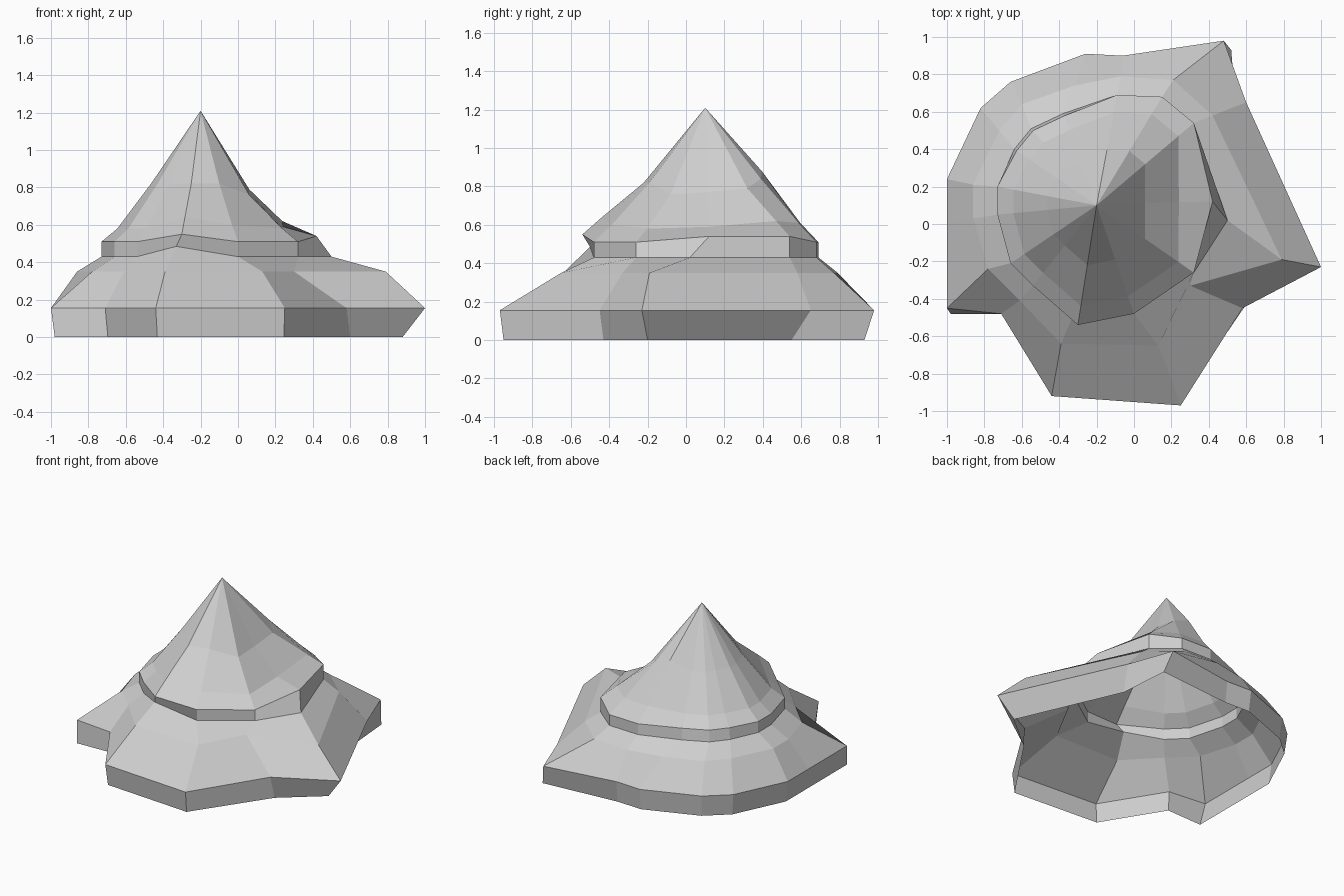
import bpy
import bmesh
from mathutils import Vector

default_cube = bpy.data.objects.get("Cube")
if default_cube:
    bpy.data.objects.remove(default_cube, do_unlink=True)

# Outlines run clockwise from the back left corner, in hundredths of a unit
FOOT_OUTLINE = [(48, 98), (60, 65), (100, -23), (58, -45), (25, -97),
                (-44, -92), (-71, -48), (-100, -45), (-100, 0), (-100, 24),
                (-82, 62), (-66, 76), (-26, 91), (-6, 90)]
SLOPE_OUTLINE = [(21, 77), (42, 58), (79, -19), (30, -33), (13, -65),
                 (-39, -64), (-61, -41), (-78, -24), (-86, 3), (-86, 21),
                 (-72, 50), (-60, 64), (-32, 74), (-7, 79)]
LEDGE_OUTLINE = [(15, 68), (32, 54), (50, 2), (32, -26), (0, -48),
                 (-33, -50), (-54, -33), (-66, -21), (-73, 5), (-73, 20),
                 (-64, 40), (-55, 51), (-38, 59), (-9, 69)]
PEAK = Vector((-0.2, 0.1, 1.21))

# Columns whose corners stray from the regular rings
BACK_CORNER, SIDE_EDGE, SIDE_CORNER, NOTCH, FRONT_EDGE, RIDGE = range(6)
BACK_RIDGE = 13


def ring_from_outline(outline, height, scale=1.0, moved=None):
    """Level ring from an outline, with a few corners replaced."""
    ring = [Vector((x * scale / 100, y * scale / 100, height)) for x, y in outline]
    for column, corner in (moved or {}).items():
        ring[column] = Vector(corner)
    return ring


def ring_towards_peak(ring, amount, height, heights=None):
    """Copy of a ring drawn in towards the peak, with a few raised corners."""
    result = []
    for column, corner in enumerate(ring):
        point = corner.lerp(PEAK, amount)
        point.z = (heights or {}).get(column, height)
        result.append(point)
    return result


def make_material(name, colour):
    material = bpy.data.materials.new(name)
    material.use_nodes = True
    material.diffuse_color = colour
    shader = next(n for n in material.node_tree.nodes if n.type == 'BSDF_PRINCIPLED')
    shader.inputs["Base Color"].default_value = colour
    shader.inputs["Roughness"].default_value = 0.9
    return material


# Foot wall and lower slope
foot_bottom = ring_from_outline(FOOT_OUTLINE, 0.0, 0.98, {
    BACK_CORNER: (0.52, 0.93, 0), SIDE_EDGE: (0.55, 0.55, 0),
    SIDE_CORNER: (0.88, -0.2, 0), NOTCH: (0.6, -0.43, 0),
    7: (-0.98, -0.48, 0)})
foot_top = ring_from_outline(FOOT_OUTLINE, 0.155)
slope = ring_from_outline(SLOPE_OUTLINE, 0.35)

# Ledge band with its raised front ridge and side
ledge_bottom = ring_from_outline(LEDGE_OUTLINE, 0.43, 1.0, {
    RIDGE: (-0.33, -0.5, 0.485)})
ledge_top = ring_from_outline(LEDGE_OUTLINE, 0.51, 1.0, {
    SIDE_EDGE: (0.32, 0.54, 0.54), SIDE_CORNER: (0.42, 0.12, 0.54),
    RIDGE: (-0.3, -0.54, 0.55)})
for column in (10, 11, 12):
    ledge_top[column].xy *= 0.98

# Upper cone
shoulder = ring_towards_peak(ledge_top, 0.16, 0.58, {
    BACK_CORNER: 0.61, SIDE_EDGE: 0.62, SIDE_CORNER: 0.59,
    FRONT_EDGE: 0.6, RIDGE: 0.64, BACK_RIDGE: 0.61})
shoulder[SIDE_CORNER].x = 0.24
upper_cone = ring_towards_peak(ledge_top, 0.5, 0.82, {
    BACK_CORNER: 0.84, SIDE_EDGE: 0.79, SIDE_CORNER: 0.77, NOTCH: 0.76,
    BACK_RIDGE: 0.88})
upper_cone[SIDE_CORNER].x = 0.06

# Join the rings into one hollow shell
mesh = bpy.data.meshes.new("mountain")
bm = bmesh.new()
rings = [[bm.verts.new(corner) for corner in ring] for ring in (
    foot_bottom, foot_top, slope, ledge_bottom, ledge_top, shoulder, upper_cone)]
tip = bm.verts.new(PEAK)
count = len(FOOT_OUTLINE)
for column in range(count):
    after = (column + 1) % count
    for lower, upper in zip(rings, rings[1:]):
        bm.faces.new((lower[after], lower[column], upper[column], upper[after]))
    bm.faces.new((rings[-1][after], rings[-1][column], tip))
bm.to_mesh(mesh)
bm.free()

mountain = bpy.data.objects.new("mountain", mesh)
bpy.context.collection.objects.link(mountain)
mesh.materials.append(make_material("stone grey", (0.62, 0.62, 0.62, 1.0)))
